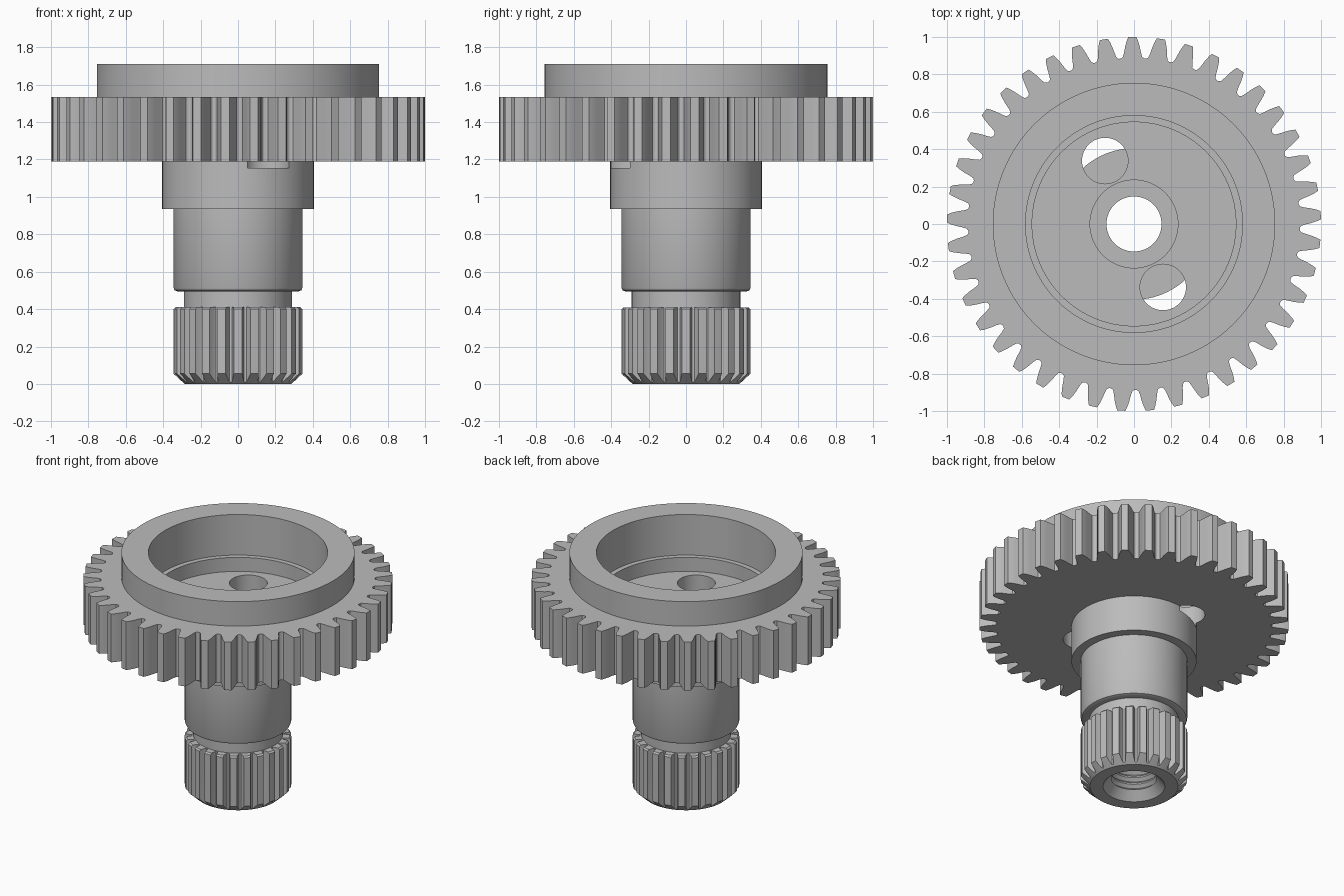
import bpy, bmesh
from math import sin, cos, pi, radians

if "Cube" in bpy.data.objects:
    bpy.data.objects.remove(bpy.data.objects["Cube"], do_unlink=True)

steel = bpy.data.materials.new("grey steel")
steel.use_nodes = True
GREY = (0.5, 0.5, 0.5, 1)
steel.diffuse_color = GREY
steel.node_tree.nodes["Principled BSDF"].inputs["Base Color"].default_value = GREY


def finish(name, bm):
    bmesh.ops.recalc_face_normals(bm, faces=bm.faces)
    mesh = bpy.data.meshes.new(name)
    bm.to_mesh(mesh)
    bm.free()
    mesh.materials.append(steel)
    obj = bpy.data.objects.new(name, mesh)
    bpy.context.collection.objects.link(obj)
    return obj


def lathe(name, profile, steps=96, centre=(0, 0)):
    """Revolve a closed (radius, height) loop; radius 0 points form an axis."""
    bm = bmesh.new()
    rings = []
    for i in range(steps):
        a = 2 * pi * i / steps
        rings.append([bm.verts.new((centre[0] + r * cos(a), centre[1] + r * sin(a), z))
                      for r, z in profile])
    n = len(profile)
    for i in range(steps):
        one, two = rings[i], rings[(i + 1) % steps]
        for j in range(n):
            k = (j + 1) % n
            if profile[j][0] or profile[k][0]:
                bm.faces.new((one[j], two[j], two[k], one[k]))
    bmesh.ops.remove_doubles(bm, verts=bm.verts, dist=1e-5)
    return finish(name, bm)


def toothed(name, count, flank, phase, z0, z1):
    """Extrude a gear outline; flank is (radius, half angle) from root to tip."""
    bm = bmesh.new()
    outline = []
    for i in range(count):
        mid = phase + 2 * pi * i / count
        outline += [(r, mid - h) for r, h in flank]
        outline += [(r, mid + h) for r, h in reversed(flank)]
    face = bm.faces.new([bm.verts.new((r * cos(a), r * sin(a), z0)) for r, a in outline])
    ext = bmesh.ops.extrude_face_region(bm, geom=[face])
    for v in ext["geom"]:
        if isinstance(v, bmesh.types.BMVert):
            v.co.z = z1
    return finish(name, bm)


def combine(obj, tool, operation):
    mod = obj.modifiers.new("cut", "BOOLEAN")
    mod.object, mod.operation, mod.solver = tool, operation, "EXACT"
    bpy.context.view_layer.objects.active = obj
    bpy.ops.object.modifier_apply(modifier=mod.name)


def thread(z0, z1, pitch=0.05):
    """Zigzag bore wall, listed from top to bottom."""
    count = round((z1 - z0) / pitch)
    pts = []
    for i in range(count):
        z = z1 - i * pitch
        pts += [(0.147, z), (0.147, z - 0.01), (0.168, z - 0.03)]
    return pts + [(0.147, z0)]


# Large toothed wheel
wheel = toothed("toothed_wheel", 41,
                [(0.887, 0.07), (0.894, 0.058), (0.915, 0.05), (0.95, 0.041),
                 (0.98, 0.031), (1.0, 0.022)], radians(90.5), 1.19, 1.535)
recess = lathe("recess_cutter", [(0, 1.1), (0.235, 1.1), (0.235, 1.32), (0.545, 1.32),
                                 (0.545, 1.42), (0.58, 1.42), (0.58, 1.6), (0, 1.6)])
combine(wheel, recess, "DIFFERENCE")

# Raised rim around the recess
rim = lathe("raised_rim", [(0.58, 1.535), (0.755, 1.535), (0.755, 1.71), (0.58, 1.71)])

# Stepped shaft with collar, neck and threaded bore
shaft = lathe("stepped_shaft",
              [(0.29, 0.41), (0.29, 0.495), (0.325, 0.495), (0.339, 0.501), (0.345, 0.515),
               (0.345, 0.935), (0.405, 0.935), (0.405, 1.19), (0.235, 1.19), (0.235, 1.16)]
              + thread(0.41, 1.16))

# Two through holes that bite slightly into the collar
holes = [lathe("hole_cutter", [(0, 1.155), (0.123, 1.155), (0.123, 1.5), (0, 1.5)], 48,
               (side * 0.155, side * -0.338)) for side in (-1, 1)]
for hole in holes:
    combine(wheel, hole, "DIFFERENCE")
    combine(shaft, hole, "DIFFERENCE")

# Splined end: toothed bar trimmed to a chamfered, bored sleeve
spline = toothed("splined_end", 24, [(0.297, 0.112), (0.303, 0.1), (0.36, 0.055)],
                 0, -0.05, 0.45)
sleeve = lathe("sleeve_cutter",
               [(0.2, 0), (0.285, 0), (0.345, 0.055), (0.345, 0.4), (0.335, 0.41)]
               + thread(0.06, 0.41))
combine(spline, sleeve, "INTERSECT")

for tool in [recess, sleeve] + holes:
    bpy.data.objects.remove(tool, do_unlink=True)

for obj in (wheel, rim, shaft, spline):
    bpy.ops.object.select_all(action="DESELECT")
    obj.select_set(True)
    bpy.context.view_layer.objects.active = obj
    bpy.ops.object.shade_smooth_by_angle(angle=radians(25))
